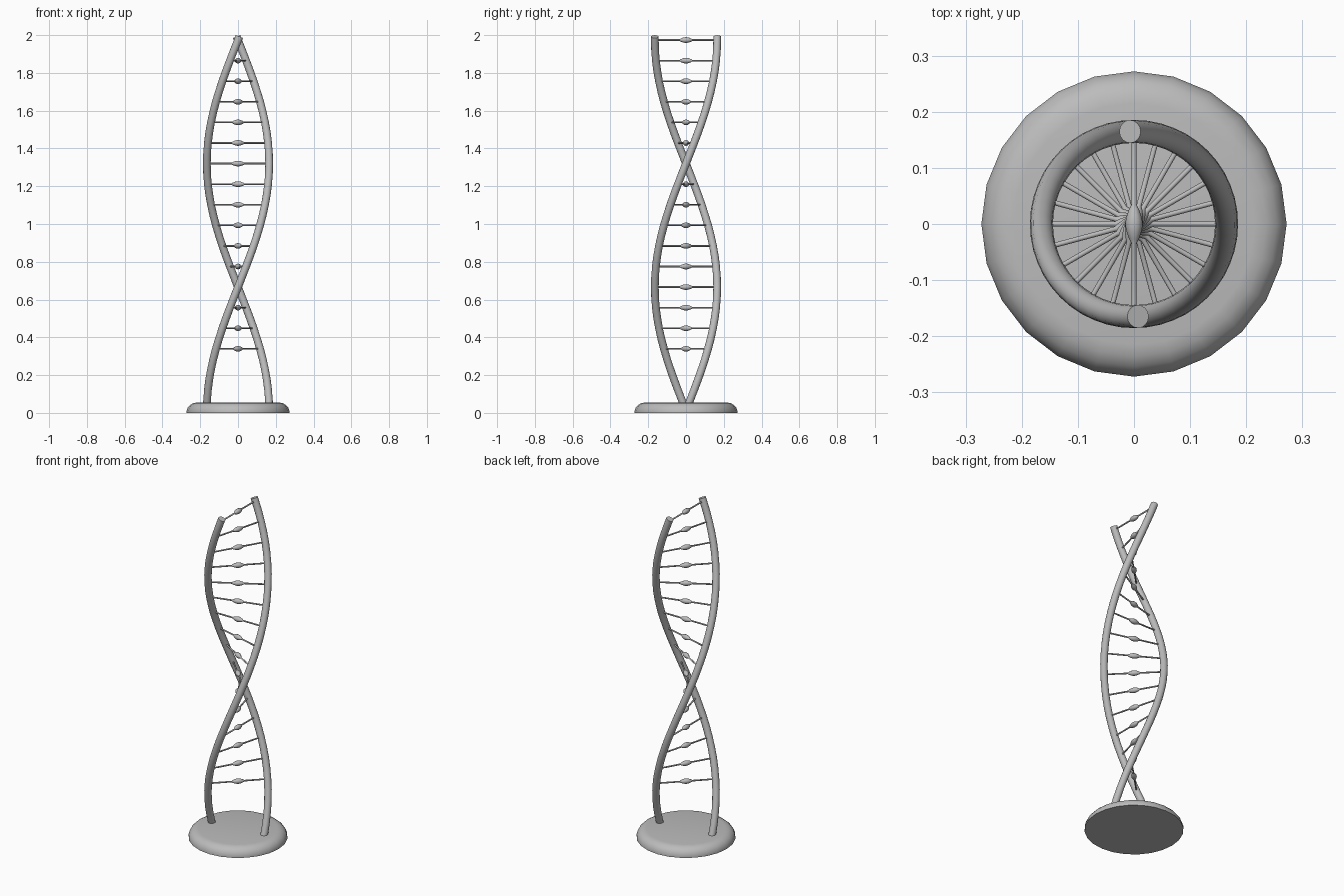
import bpy, bmesh
from math import cos, sin, pi, radians
from mathutils import Matrix

cube = bpy.data.objects.get("Cube")
if cube:
    bpy.data.objects.remove(cube, do_unlink=True)

GREY = (0.5, 0.5, 0.5, 1)
mat = bpy.data.materials.new("plain grey")
mat.use_nodes = True
mat.diffuse_color = GREY
mat.node_tree.nodes["Principled BSDF"].inputs["Base Color"].default_value = GREY

RADIUS, TUBE = 0.165, 0.0205
STEP, TURN, START = 0.109, radians(15), 0.012   # rise and twist per rung


def add_object(name, bm):
    mesh = bpy.data.meshes.new(name)
    bmesh.ops.recalc_face_normals(bm, faces=bm.faces)
    bm.to_mesh(mesh)
    bm.free()
    mesh.materials.append(mat)
    obj = bpy.data.objects.new(name, mesh)
    bpy.context.collection.objects.link(obj)
    bpy.ops.object.select_all(action="DESELECT")
    obj.select_set(True)
    bpy.context.view_layer.objects.active = obj
    bpy.ops.object.shade_smooth_by_angle(angle=radians(40))
    return obj


def skin(bm, rings):
    """Bridge successive rings of points and cap both ends."""
    loops = [[bm.verts.new(p) for p in ring] for ring in rings]
    n = len(loops[0])
    for a, b in zip(loops, loops[1:]):
        for i in range(n):
            j = (i + 1) % n
            bm.faces.new((a[i], a[j], b[j], b[i]))
    bm.faces.new(loops[0][::-1])
    bm.faces.new(loops[-1])


def lathe(profile, sides):
    """Rings about z from (radius, height) pairs."""
    return [[(r * cos(2 * pi * i / sides), r * sin(2 * pi * i / sides), z)
             for i in range(sides)] for r, z in profile]


# Round base with a soft upper edge
bm = bmesh.new()
skin(bm, lathe([(0.272, 0), (0.272, 0.01), (0.266, 0.028), (0.254, 0.042),
                (0.236, 0.052), (0.215, 0.055)], 24))
add_object("base", bm)


# Two twisted strands, each ring square to the path
def strand(name, phase, sides=16):
    rings = []
    for k in [i / 2 for i in range(37)] + [18.165]:
        a = k * TURN + phase
        slope = Matrix.Rotation(-math_slope, 3, "X")
        turn = Matrix.Rotation(a, 3, "Z")
        centre = Matrix.Translation((RADIUS * cos(a), RADIUS * sin(a), START + k * STEP))
        frame = centre @ (turn @ slope).to_4x4()
        rings.append([frame @ p for p in circle(sides)])
    bm = bmesh.new()
    skin(bm, rings)
    add_object(name, bm)


def circle(sides):
    start = Matrix.Translation((TUBE, 0, 0)).to_translation()
    return [Matrix.Rotation(2 * pi * i / sides, 3, "Z") @ start for i in range(sides)]


from math import atan2
math_slope = atan2(RADIUS * TURN, STEP)
strand("left_strand", 0)
strand("right_strand", pi)

# Rungs: thin rods with a spindle bead in the middle
half = [(0.0045, 0.155), (0.0045, 0.034), (0.0085, 0.027), (0.0125, 0.016), (0.0148, 0.006)]
profile = [(r, -z) for r, z in half] + half[::-1]
for k in range(3, 19):
    bm = bmesh.new()
    skin(bm, lathe(profile, 12))
    bm.transform(Matrix.Translation((0, 0, START + k * STEP))
                 @ Matrix.Rotation(k * TURN, 4, "Z") @ Matrix.Rotation(pi / 2, 4, "Y"))
    add_object(f"rung_{k - 2}", bm)
